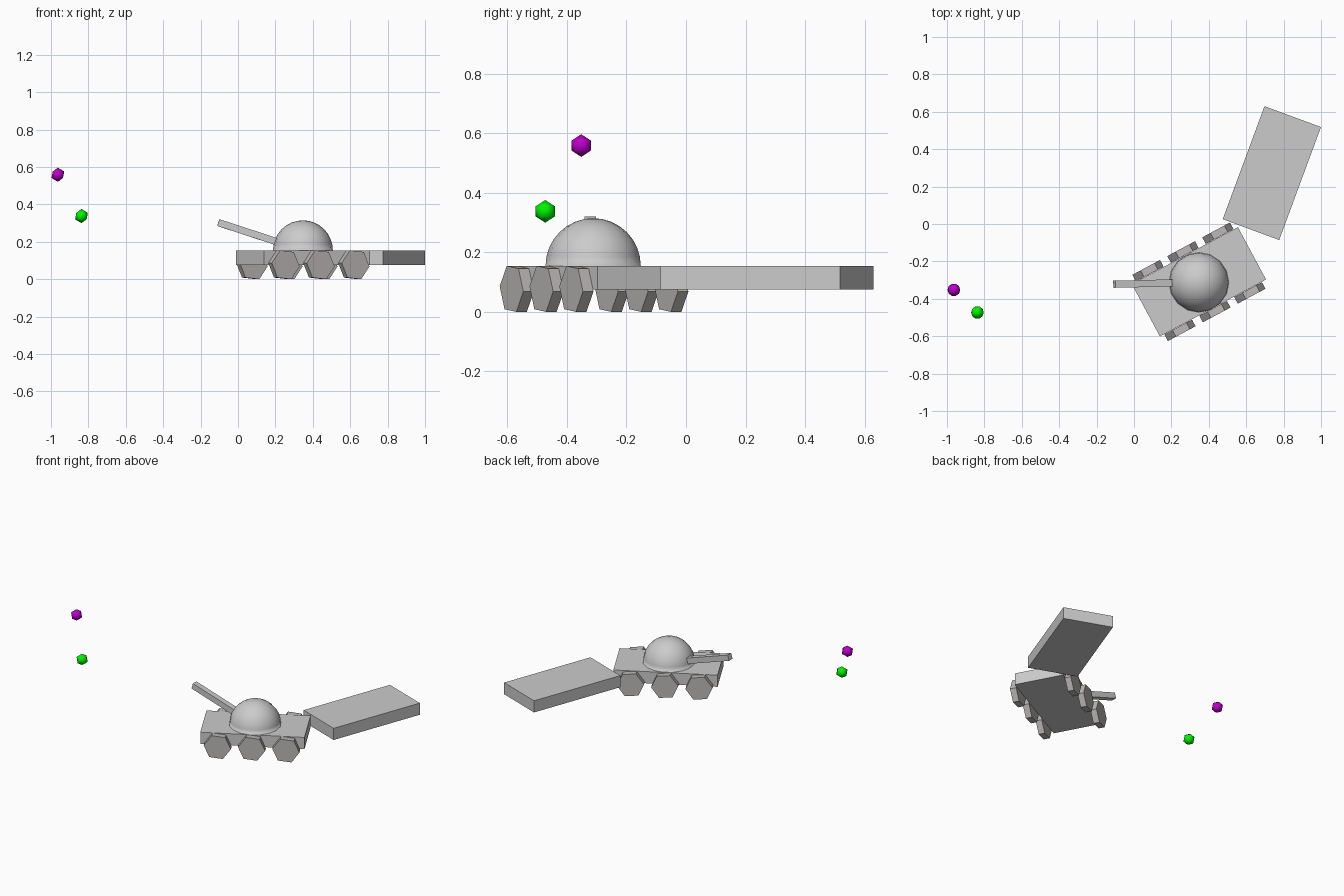
import bpy, bmesh
from math import cos, sin, radians
from mathutils import Matrix, Vector

if "Cube" in bpy.data.objects:
    bpy.data.objects.remove(bpy.data.objects["Cube"])


def material(name, rgb):
    m = bpy.data.materials.new(name)
    m.diffuse_color = (*rgb, 1)
    m.use_nodes = True
    m.node_tree.nodes["Principled BSDF"].inputs["Base Color"].default_value = m.diffuse_color
    return m


def finish(name, bm, matrix, mat=None, smooth=False):
    bmesh.ops.recalc_face_normals(bm, faces=bm.faces)
    me = bpy.data.meshes.new(name)
    for f in bm.faces:
        f.smooth = smooth and len(f.verts) < 5
    bm.to_mesh(me)
    bm.free()
    ob = bpy.data.objects.new(name, me)
    ob.matrix_world = matrix
    if mat:
        me.materials.append(mat)
    bpy.context.collection.objects.link(ob)
    return ob


def box(name, size, matrix):
    bm = bmesh.new()
    bmesh.ops.create_cube(bm, size=1)
    bmesh.ops.scale(bm, vec=size, verts=bm.verts)
    return finish(name, bm, matrix)


def placed(x, y, z, yaw):
    return Matrix.Translation((x, y, z)) @ Matrix.Rotation(radians(yaw), 4, 'Z')


rubber = material("wheel_grey", (0.5, 0.48, 0.47))
purple = material("purple", (0.5, 0.0, 0.6))
green = material("green", (0.0, 0.9, 0.0))

# hull and the trailer slab behind it
hull = placed(0.347, -0.309, 0.115, 28.2)
box("hull", (0.644, 0.318, 0.079), hull)
box("trailer", (0.644, 0.322, 0.079), placed(0.737, 0.272, 0.115, 69.7))


# six-sided wheels, three on each side
def wheel(name, x, y, radius=0.0845, width=0.04):
    bm = bmesh.new()
    rim = [bm.verts.new((radius * cos(radians(60 * k - 6)), -width / 2,
                         radius * sin(radians(60 * k - 6)))) for k in range(6)]
    face = bm.faces.new(rim)
    ext = bmesh.ops.extrude_face_region(bm, geom=[face], use_keep_orig=True)
    moved = [g for g in ext["geom"] if isinstance(g, bmesh.types.BMVert)]
    bmesh.ops.translate(bm, vec=(0, width, 0), verts=moved)
    finish(name, bm, hull @ Matrix.Translation((x, y, -0.0375)), rubber)


for side, y in (("near", -0.181), ("far", 0.181)):
    for i in range(3):
        wheel(f"{side}_wheel_{i + 1}", (i - 1) * 0.212, y)

# half-sphere turret
bm = bmesh.new()
bmesh.ops.create_uvsphere(bm, u_segments=16, v_segments=16, radius=0.16)
cut = bmesh.ops.bisect_plane(bm, geom=bm.verts[:] + bm.edges[:] + bm.faces[:],
                             plane_co=(0, 0, 0), plane_no=(0, 0, 1), clear_inner=True)
bmesh.ops.holes_fill(bm, edges=[e for e in bm.edges if e.is_boundary])
pivot = Vector((0.347, -0.312, 0.155))
finish("turret_dome", bm, Matrix.Translation(pivot), smooth=True)

# square barrel from the dome centre to the muzzle
aim = Vector((-0.105, -0.322, 0.303)) - pivot
turn = aim.to_track_quat('X', 'Z').to_matrix().to_4x4()
box("barrel", (aim.length, 0.038, 0.038), Matrix.Translation(pivot + aim / 2) @ turn)

# two floating balls
for name, pos, mat in (("purple_ball", (-0.963, -0.352, 0.559), purple),
                       ("green_ball", (-0.837, -0.473, 0.338), green)):
    bm = bmesh.new()
    bmesh.ops.create_icosphere(bm, subdivisions=1, radius=0.038)
    finish(name, bm, Matrix.Translation(pos), mat, smooth=True)
